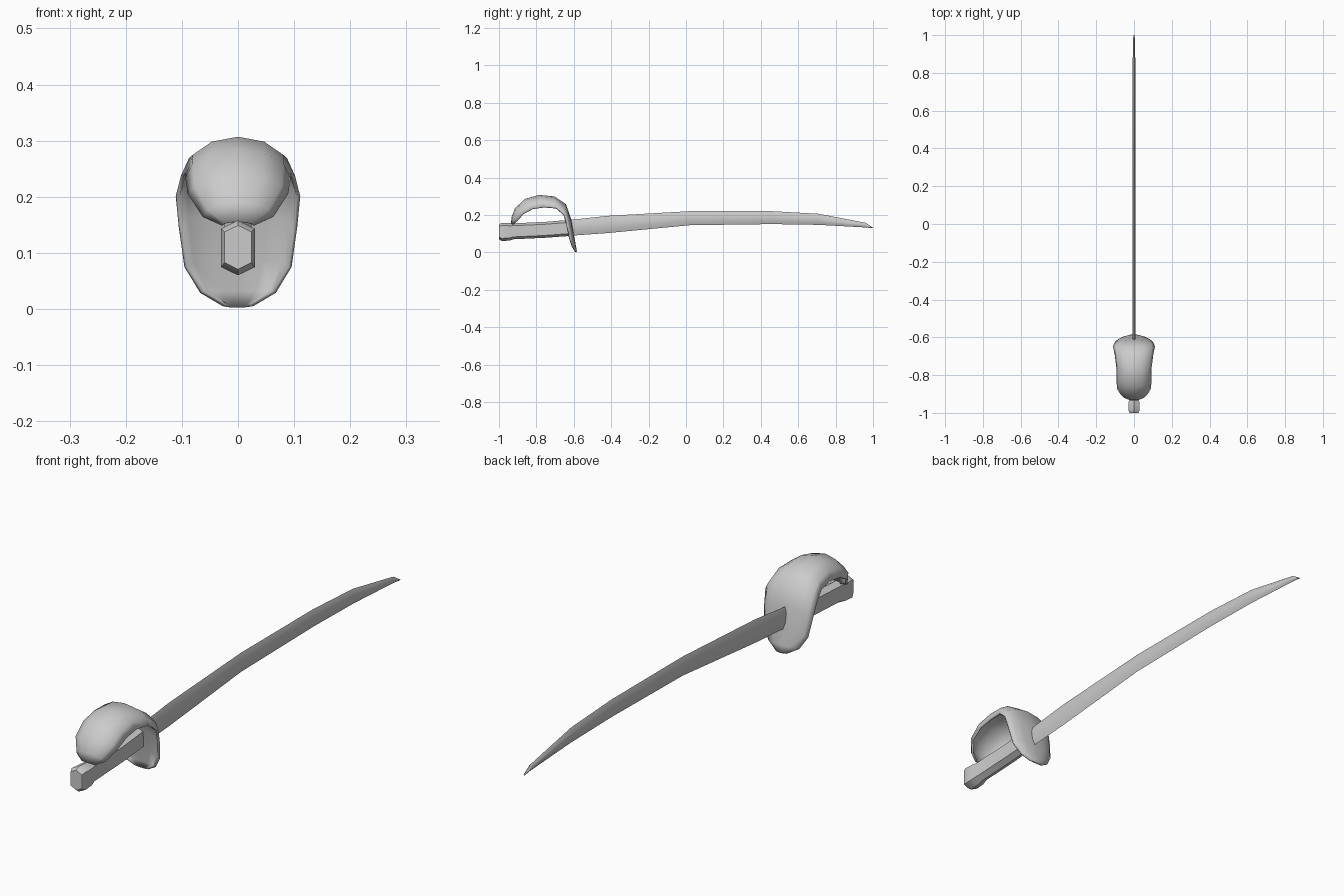
import bpy, bmesh, math

if "Cube" in bpy.data.objects:
    bpy.data.objects.remove(bpy.data.objects["Cube"])


def finish(name, bm, angle=40):
    bmesh.ops.recalc_face_normals(bm, faces=bm.faces)
    mesh = bpy.data.meshes.new(name)
    bm.to_mesh(mesh)
    bm.free()
    ob = bpy.data.objects.new(name, mesh)
    bpy.context.collection.objects.link(ob)
    bpy.ops.object.select_all(action='DESELECT')
    bpy.context.view_layer.objects.active = ob
    ob.select_set(True)
    bpy.ops.object.shade_smooth_by_angle(angle=math.radians(angle))
    return ob


def hex_loft(name, stations, shoulder):
    """Loft six-sided sections; each station is (y, z_bottom, z_top, half_width)."""
    bm = bmesh.new()
    rings = []
    for y, lo, hi, w in stations:
        s = (hi - lo) * shoulder
        pts = [(0, lo), (w, lo + s), (w, hi - s), (0, hi), (-w, hi - s), (-w, lo + s)]
        rings.append([bm.verts.new((x, y, z)) for x, z in pts])
    for a, b in zip(rings, rings[1:]):
        for i in range(6):
            j = (i + 1) % 6
            bm.faces.new((a[i], a[j], b[j], b[i]))
    bm.faces.new(rings[0])
    bm.faces.new(rings[-1])
    return finish(name, bm)


# Curved blade
hex_loft("blade", [
    (-0.63, 0.088, 0.172, 0.008), (-0.42, 0.103, 0.195, 0.008),
    (0.02, 0.145, 0.220, 0.008), (0.46, 0.151, 0.220, 0.008),
    (0.71, 0.147, 0.206, 0.008), (0.96, 0.133, 0.158, 0.006),
    (1.0, 0.129, 0.132, 0.003)], 0.3)

# Grip with swollen pommel
hex_loft("grip", [
    (-1.0, 0.071, 0.149, 0.024), (-0.985, 0.060, 0.158, 0.030),
    (-0.945, 0.063, 0.156, 0.029), (-0.92, 0.070, 0.155, 0.024),
    (-0.75, 0.078, 0.163, 0.024), (-0.615, 0.088, 0.174, 0.022)], 0.15)

# Shell guard: ridge (y, z) and rim (half width, y, z) at each station
guard = [
    ((-0.932, 0.155), (0.026, -0.922, 0.150)),
    ((-0.928, 0.190), (0.060, -0.905, 0.165)),
    ((-0.912, 0.232), (0.086, -0.870, 0.205)),
    ((-0.860, 0.282), (0.090, -0.820, 0.232)),
    ((-0.785, 0.303), (0.090, -0.760, 0.241)),
    ((-0.705, 0.295), (0.098, -0.695, 0.236)),
    ((-0.645, 0.255), (0.108, -0.652, 0.200)),
    ((-0.617, 0.175), (0.103, -0.637, 0.145)),
    ((-0.603, 0.090), (0.093, -0.622, 0.075)),
    ((-0.592, 0.032), (0.065, -0.608, 0.030)),
    ((-0.587, 0.002), (0.025, -0.597, 0.008)),
]
bm = bmesh.new()
rows = []
for (cy, cz), (w, ey, ez) in guard:
    row = []
    for k in range(-3, 4):
        a = math.radians(30 * k)
        c = math.cos(a)
        row.append(bm.verts.new((w * math.sin(a), ey + (cy - ey) * c, ez + (cz - ez) * c)))
    rows.append(row)
for a, b in zip(rows, rows[1:]):
    for i in range(6):
        bm.faces.new((a[i], a[i + 1], b[i + 1], b[i]))
shell = finish("hand_guard", bm, 50)
solid = shell.modifiers.new("thickness", 'SOLIDIFY')
solid.thickness = 0.008
solid.offset = 0
for v in shell.data.vertices:
    v.co.z = max(v.co.z, 0.003)
